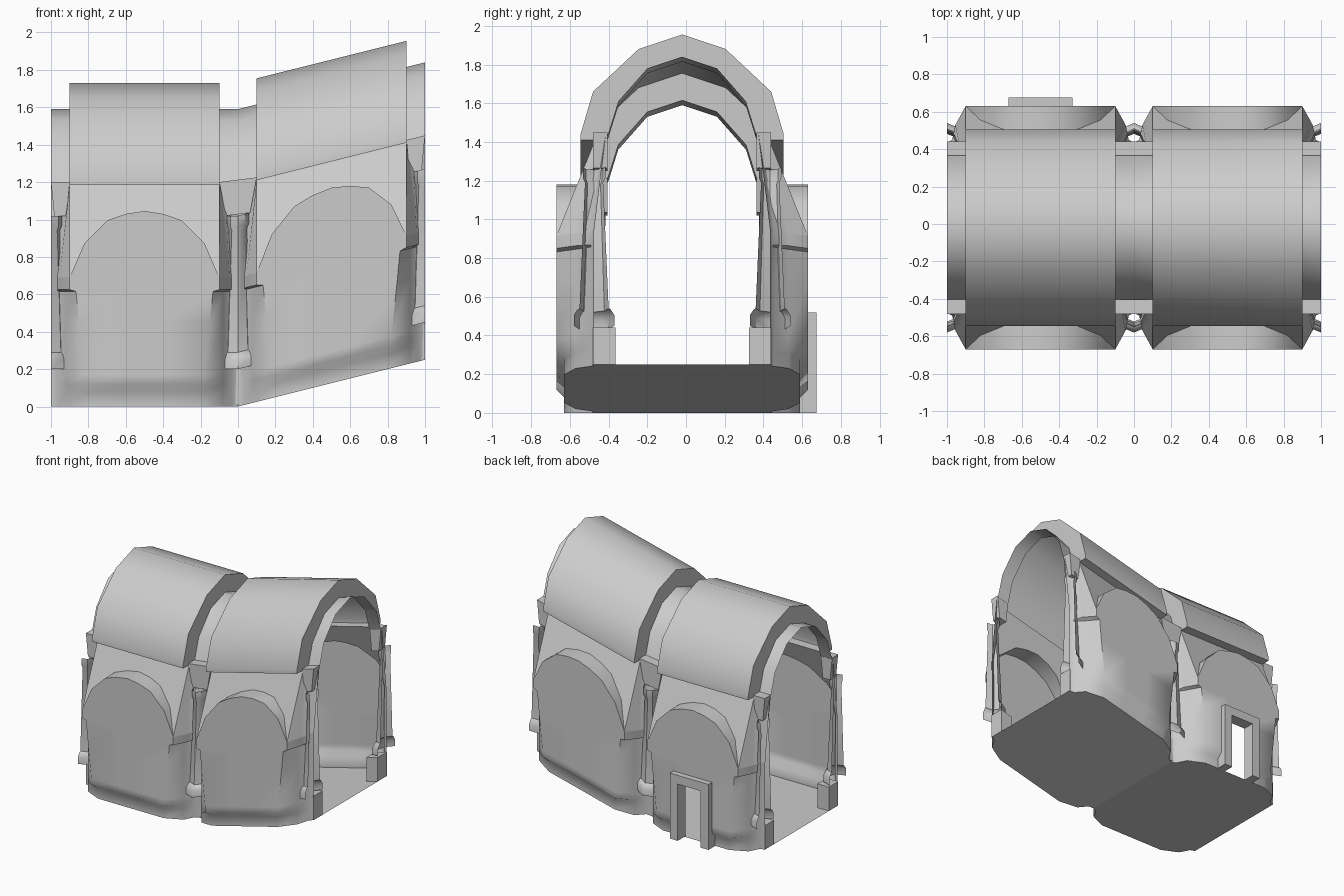
import bpy
import math

if "Cube" in bpy.data.objects:
    bpy.data.objects.remove(bpy.data.objects["Cube"])

stone = bpy.data.materials.new("stone_grey")
stone.use_nodes = True
GREY = (0.6, 0.6, 0.6, 1)
stone.diffuse_color = GREY
stone.node_tree.nodes["Principled BSDF"].inputs["Base Color"].default_value = GREY

SLOPE, MID_Y = 0.25, -0.02


def make(name, verts, faces, angle=50):
    # the +x half of the passage climbs, so it is sheared upward
    placed = [(x, y + MID_Y, z + max(x, 0) * SLOPE) for x, y, z in verts]
    mesh = bpy.data.meshes.new(name)
    mesh.from_pydata(placed, [], faces)
    mesh.materials.append(stone)
    obj = bpy.data.objects.new(name, mesh)
    bpy.context.collection.objects.link(obj)
    bpy.ops.object.select_all(action='DESELECT')
    obj.select_set(True)
    bpy.context.view_layer.objects.active = obj
    bpy.ops.object.shade_smooth_by_angle(angle=math.radians(angle))
    return obj


def sheet(name, rows, flip=False, skip=lambda r, c: False, angle=50):
    n = len(rows[0])
    faces = []
    for r in range(len(rows) - 1):
        for c in range(n - 1):
            if not skip(r, c):
                f = (r * n + c, r * n + c + 1, (r + 1) * n + c + 1, (r + 1) * n + c)
                faces.append(f[::-1] if flip else f)
    return make(name, [p for row in rows for p in row], faces, angle)


def mirrored(half):
    return [(-a, b) for a, b in reversed(half)] + list(half)


def box(name, x0, x1, y0, y1, z0, z1, taper=1):
    mx = (x0 + x1) / 2
    verts = [(mx + (x - mx) * (taper if z == z0 else 1), y, z)
             for z in (z0, z1) for x, y in ((x0, y0), (x1, y0), (x1, y1), (x0, y1))]
    sides = [(i, (i + 1) % 4, (i + 1) % 4 + 4, i + 4) for i in range(4)]
    return make(name, verts, sides + [(3, 2, 1, 0), (4, 5, 6, 7)], 30)


def arch(half):
    return [(-y, z) for y, z in reversed(half)] + half[1:]


# profiles: (offset from the middle, height)
ROOF = arch([(0, 1.73), (.225, 1.655), (.46, 1.435), (.525, 1.215), (.525, 1.185), (.45, 1.185)])
RIB = arch([(0, 1.59), (.18, 1.53), (.33, 1.36), (.38, 1.2), (.385, 1.19), (.39, 1.185)])
HOOD = arch([(0, 1.045), (.1, 1.03), (.2, .995), (.32, .875), (.4, .69)])
# lower wall: (height, half width, offset)
WALL = [(0, .29, .61), (.08, .29, .61), (.12, .32, .65), (.17, .32, .65),
        (.45, .35, .65), (.615, .366, .65), (.625, .4, .65), (.69, .4, .65)]


def plan(hw, off):
    return mirrored([(.1, off), (hw, off), (max(.42, hw + .055), .55), (.44 + hw * .08, .47), (.5, .455)])


def slope_off(z):
    return .65 - (z - .69) / .495 * .2


def build_bay(cx, label):
    # roof shell and its stepped end faces
    sheet(label + "_roof", [[(cx + x, y, z) for y, z in ROOF] for x in (.4, -.4)])
    for s in (-1, 1):
        sheet(label + "_roof_end", [[(cx + s * .4, y, z) for y, z in prof] for prof in (ROOF, RIB)],
              s > 0)
    # floor slab outline follows the foot of the walls
    foot = plan(*WALL[0][1:])
    make(label + "_floor", [(cx + x, -y, 0) for x, y in foot] + [(cx + x, y, 0) for x, y in reversed(foot)],
         [tuple(reversed(range(2 * len(foot))))])
    for s, side in ((-1, "front"), (1, "back")):
        door = s > 0 and cx < 0
        name = label + "_" + side
        # lower wall with angled returns, opened where the doorway is
        rows = [[(cx + x, s * y, z) for x, y in plan(hw, off)] for z, hw, off in WALL]
        sheet(name + "_wall", rows, s > 0, lambda r, c: door and r < 4 and c == 4)
        # sloping band around the arched hood
        low = [(.455, .55), (.472, .47), (.5, .455)]
        top = [(.4, .44), (.43, .42), (.5, .395)]
        lower = [(-x, y, .69) for x, y in reversed(low)] + [(x, slope_off(z), z) for x, z in HOOD] \
            + [(x, y, .69) for x, y in low]
        upper = [(-x, y, 1.185) for x, y in reversed(top)] + [(x, .45, 1.185) for x, z in HOOD] \
            + [(x, y, 1.185) for x, y in top]
        sheet(name + "_band", [[(cx + x, s * y, z) for x, y, z in row] for row in (lower, upper)], s > 0)
        # barrel hood and its front face
        sheet(name + "_hood", [[(cx + x, s * .65, z) for x, z in HOOD],
                               [(cx + x, s * slope_off(z), z) for x, z in HOOD]], s > 0)
        cap = list(range(len(HOOD)))
        make(name + "_hood_face", [(cx + x, s * .65, z) for x, z in HOOD], [cap[::-1] if s < 0 else cap])


def build_column(cx):
    x0, x1 = max(cx - .1, -1), min(cx + .1, 1)
    # rib shell between the bays
    xs = sorted({x0, cx, x1}, reverse=True)
    sheet("rib", [[(x, y, z) for y, z in RIB] for x in xs])
    shape = [(.105, .2), (.105, .255), (.085, .285), (.075, .29), (.047, .94),
             (.058, .965), (.058, 1.02)]
    first, last = (-4, 4) if cx < 0 else (4, 12) if cx > 0 else (0, 8)
    if cx < 0 or cx > 0:
        first, last = first // 2, last // 2
    angles = [math.radians(45 * i) for i in range(first, last + 1)]
    for s, side in ((-1, "front"), (1, "back")):
        rows = [[(cx + r * math.cos(a), s * .455 + r * math.sin(a), z) for a in angles] for r, z in shape]
        sheet(side + "_column", rows, angle=40)
        ys = sorted((s * .345, s * .46))
        box(side + "_pedestal", x0, x1, *ys, 0, .19)
        # rib foot narrows down to the column head
        ys = sorted((s * .385, s * .46))
        box(side + "_rib_foot", x0, x1, *ys, 1.02, 1.2, .65)


build_bay(-.5, "level_bay")
build_bay(.5, "rising_bay")
for x in (-1, 0, 1):
    build_column(x)

# doorway frame at the back of the level bay
for x in (-.67, -.4):
    box("door_jamb", x, x + .07, .6, .695, 0, .52)
box("door_lintel", -.6, -.4, .6, .695, .45, .52)
